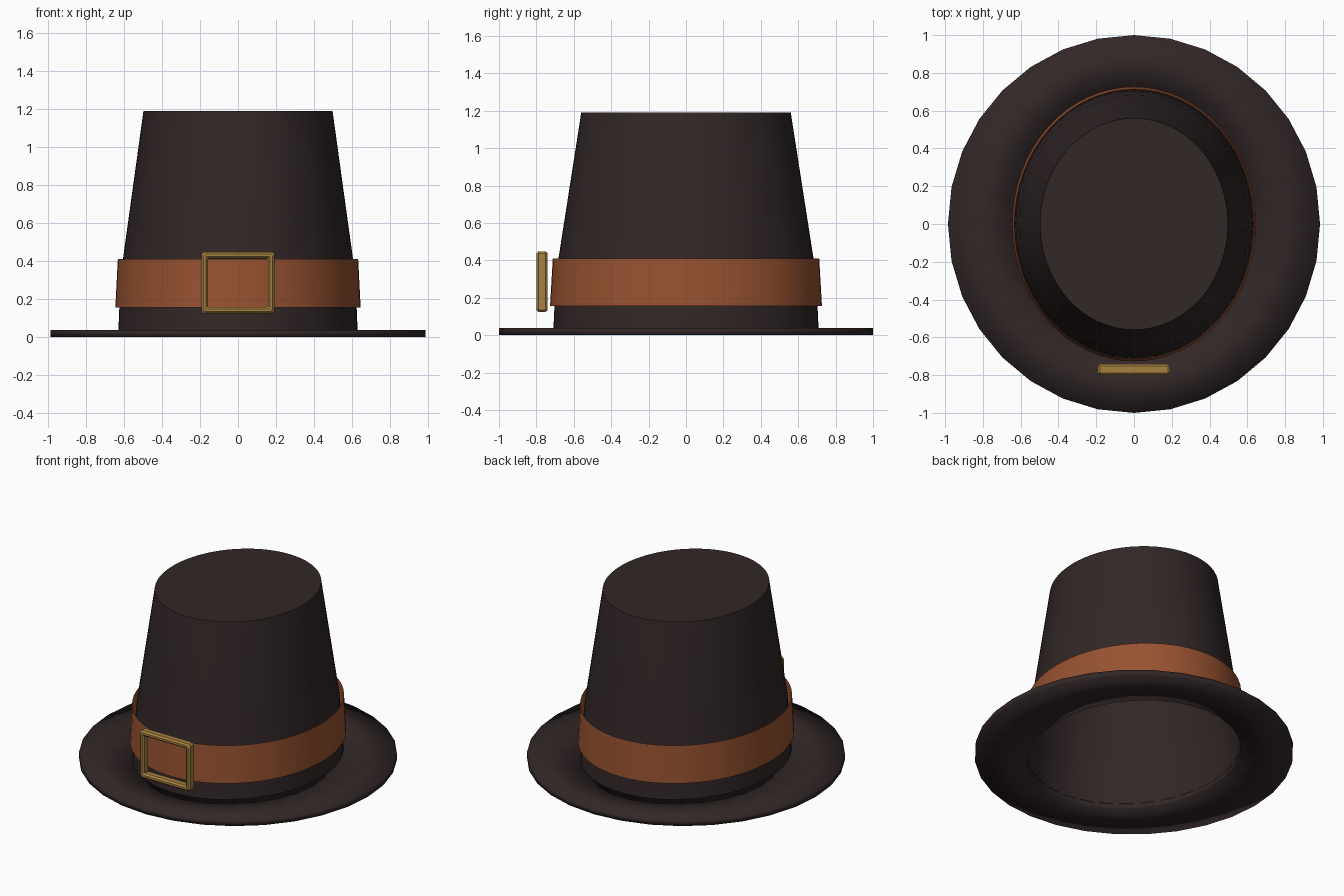
import bpy, bmesh, math

if "Cube" in bpy.data.objects:
    bpy.data.objects.remove(bpy.data.objects["Cube"])

RATIO = 1.127  # crown is longer front to back than it is wide


def material(name, rgb):
    m = bpy.data.materials.new(name)
    m.diffuse_color = (*rgb, 1)
    m.use_nodes = True
    m.node_tree.nodes["Principled BSDF"].inputs["Base Color"].default_value = m.diffuse_color
    return m


felt = material("dark_brown_felt", (0.032, 0.02, 0.02))
leather = material("tan_leather", (0.31, 0.085, 0.03))
brass = material("brass", (0.38, 0.22, 0.05))


def lathe(name, mat, rings, sides, closed=False, cap=False):
    """Skin a stack of elliptical rings given as (x radius, y radius, z)."""
    bm = bmesh.new()
    loops = []
    for rx, ry, z in rings:
        angles = [2 * math.pi * i / sides for i in range(sides)]
        loops.append([bm.verts.new((rx * math.cos(a), ry * math.sin(a), z)) for a in angles])
    pairs = list(zip(loops, loops[1:]))
    if closed:
        pairs.append((loops[-1], loops[0]))
    for low, high in pairs:
        for i in range(sides):
            j = (i + 1) % sides
            bm.faces.new((low[i], low[j], high[j], high[i]))
    if cap:
        bm.faces.new(loops[-1])
    return finish(name, mat, bm)


def finish(name, mat, bm):
    me = bpy.data.meshes.new(name)
    bm.to_mesh(me)
    bm.free()
    me.materials.append(mat)
    ob = bpy.data.objects.new(name, me)
    bpy.context.collection.objects.link(ob)
    return ob


def smooth(ob, angle):
    bpy.ops.object.select_all(action='DESELECT')
    ob.select_set(True)
    bpy.context.view_layer.objects.active = ob
    bpy.ops.object.shade_smooth_by_angle(angle=math.radians(angle))


# Brim: flat ring, softly shaded over its edges
hole = (0.63, 0.63 * RATIO)
brim = lathe("brim", felt, [(*hole, 0), (0.985, 1.0, 0), (0.985, 1.0, 0.038), (*hole, 0.038)],
             32, closed=True)
for p in brim.data.polygons:
    p.use_smooth = True

# Crown: tapered shell, open underneath
crown = lathe("crown", felt, [(r, r * RATIO, z) for r, z in
                              ((0.63, 0.012), (0.624, 0.155), (0.605, 0.41), (0.497, 1.19))],
              64, cap=True)
smooth(crown, 40)

# Hat band: thin loose strip around the crown
band = lathe("hat_band", leather, [(0.645, 0.645 * RATIO, 0.155), (0.632, 0.632 * RATIO, 0.41)], 64)
smooth(band, 40)

# Buckle: rectangular frame swept from a chamfered bar section (inset, depth)
section = [(0.0, 0.012), (0.0, 0.048), (0.01, 0.06), (0.024, 0.06),
           (0.034, 0.048), (0.034, 0.012), (0.024, 0.0), (0.01, 0.0)]
bm = bmesh.new()
loops = []
for inset, depth in section:
    w, h = 0.192 - inset, 0.162 - inset
    c = 0.012 if inset < 0.02 else 0.004  # clipped corners
    pts = [(w, h - c), (w - c, h), (c - w, h), (-w, h - c),
           (-w, c - h), (c - w, -h), (w - c, -h), (w, c - h)]
    loops.append([bm.verts.new((x, -0.74 - depth, 0.286 + z)) for x, z in pts])
for a, b in zip(loops, loops[1:] + loops[:1]):
    for i in range(8):
        j = (i + 1) % 8
        bm.faces.new((a[i], a[j], b[j], b[i]))
bmesh.ops.recalc_face_normals(bm, faces=bm.faces)
finish("buckle", brass, bm)
